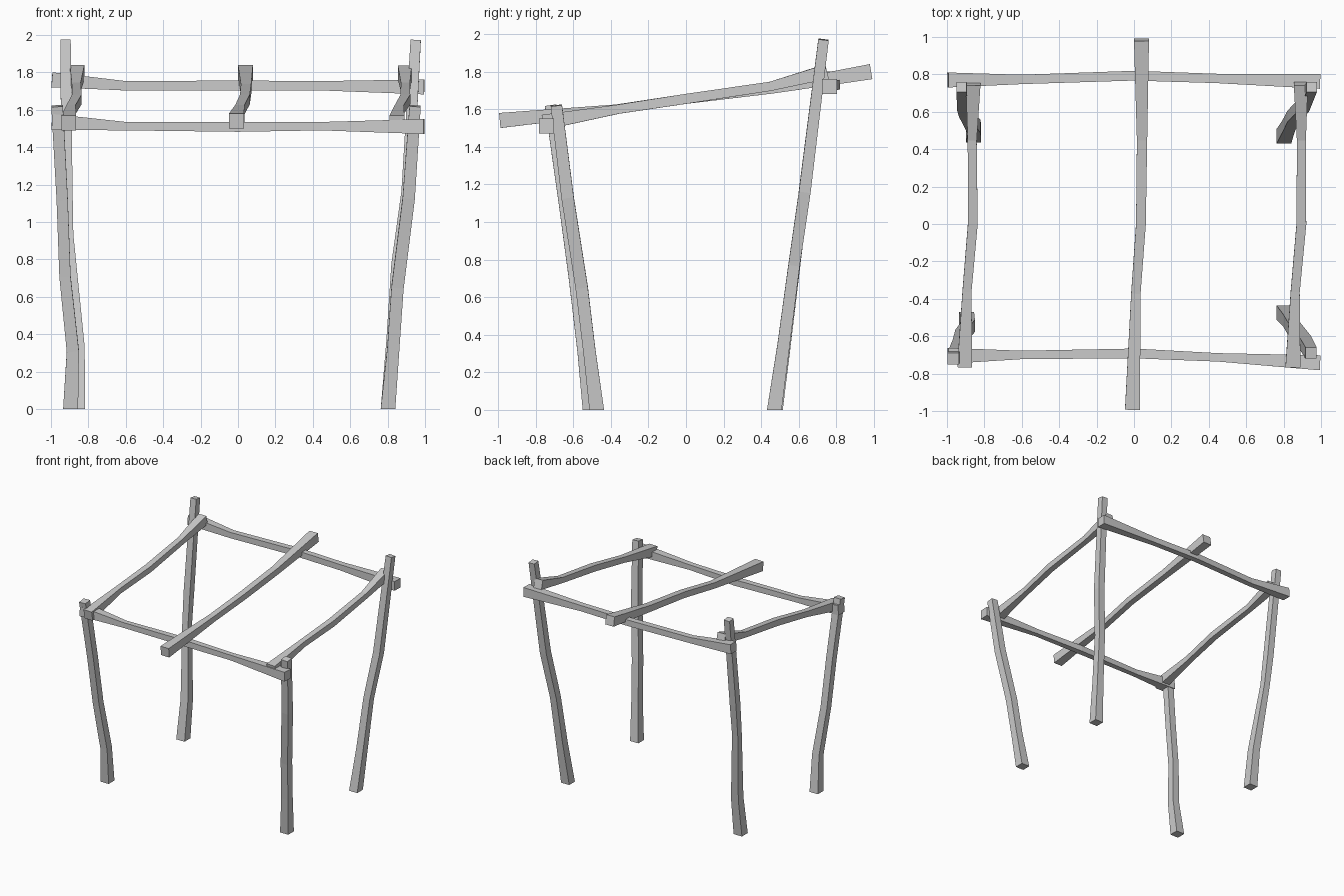
import bpy
import bmesh

# Crooked square timber: stations are (x, y, z, width), running along one axis.
# Each ring is tilted to stay square to the run; flat_start keeps feet on the ground.
def timber(name, axis, stations, flat_start=False):
    u, v = [i for i in range(3) if i != axis]
    n = len(stations)
    bm = bmesh.new()
    rings = []
    for i, s in enumerate(stations):
        a, b = stations[max(i - 1, 0)], stations[min(i + 1, n - 1)]
        run = b[axis] - a[axis]
        su, sv = (b[u] - a[u]) / run, (b[v] - a[v]) / run
        if flat_start and i == 0:
            su = sv = 0
        h = s[3] / 2
        ring = []
        for cu, cv in ((-h, -h), (h, -h), (h, h), (-h, h)):
            co = list(s[:3])
            co[u] += cu
            co[v] += cv
            co[axis] -= cu * su + cv * sv
            ring.append(bm.verts.new(co))
        rings.append(ring)
    for r, q in zip(rings, rings[1:]):
        for k in range(4):
            m = (k + 1) % 4
            bm.faces.new((r[k], r[m], q[m], q[k]))
    bm.faces.new(rings[0])
    bm.faces.new(rings[-1])
    bmesh.ops.recalc_face_normals(bm, faces=bm.faces)
    mesh = bpy.data.meshes.new(name)
    bm.to_mesh(mesh)
    bm.free()
    obj = bpy.data.objects.new(name, mesh)
    bpy.context.collection.objects.link(obj)
    return obj

# Leaning posts, short at the front and tall at the back
timber("front_left_post", 2, [
    (-.895, -.51, 0, .08), (-.883, -.545, .31, .065), (-.925, -.595, .71, .06),
    (-.94, -.65, 1.12, .06), (-.967, -.72, 1.62, .062)], True)
timber("front_right_post", 2, [
    (.802, -.475, 0, .078), (.83, -.515, .32, .065), (.853, -.555, .65, .065),
    (.913, -.63, 1.13, .065), (.947, -.69, 1.62, .06)], True)
timber("back_left_post", 2, [
    (-.857, .475, 0, .08), (-.855, .52, .33, .07), (-.908, .60, .93, .055),
    (-.915, .635, 1.2, .06), (-.922, .732, 1.973, .055)], True)
timber("back_right_post", 2, [
    (.802, .47, 0, .078), (.825, .52, .35, .065), (.85, .575, .77, .06),
    (.905, .632, 1.16, .062), (.95, .732, 1.97, .055)], True)

# Cross beams
timber("front_beam", 0, [
    (-.995, -.705, 1.535, .085), (-.6, -.70, 1.512, .045), (0, -.692, 1.508, .052),
    (.45, -.713, 1.512, .045), (.995, -.742, 1.51, .08)])
timber("back_beam", 0, [
    (-.995, .77, 1.76, .08), (-.6, .773, 1.728, .05), (0, .793, 1.73, .052),
    (.45, .778, 1.728, .05), (.995, .763, 1.722, .08)])

# Sloping rafters
timber("left_rafter", 1, [
    (-.905, -.76, 1.53, .08), (-.893, -.36, 1.60, .048), (-.862, 0, 1.655, .052),
    (-.865, .45, 1.722, .048), (-.86, .75, 1.80, .078)])
timber("right_rafter", 1, [
    (.85, -.76, 1.53, .08), (.862, -.36, 1.60, .048), (.895, 0, 1.655, .052),
    (.895, .45, 1.722, .048), (.892, .75, 1.80, .075)])
timber("middle_rafter", 1, [
    (-.008, -.99, 1.54, .08), (.01, -.37, 1.60, .05), (.037, 0, 1.655, .052),
    (.043, .45, 1.71, .055), (.04, .985, 1.80, .08)])
